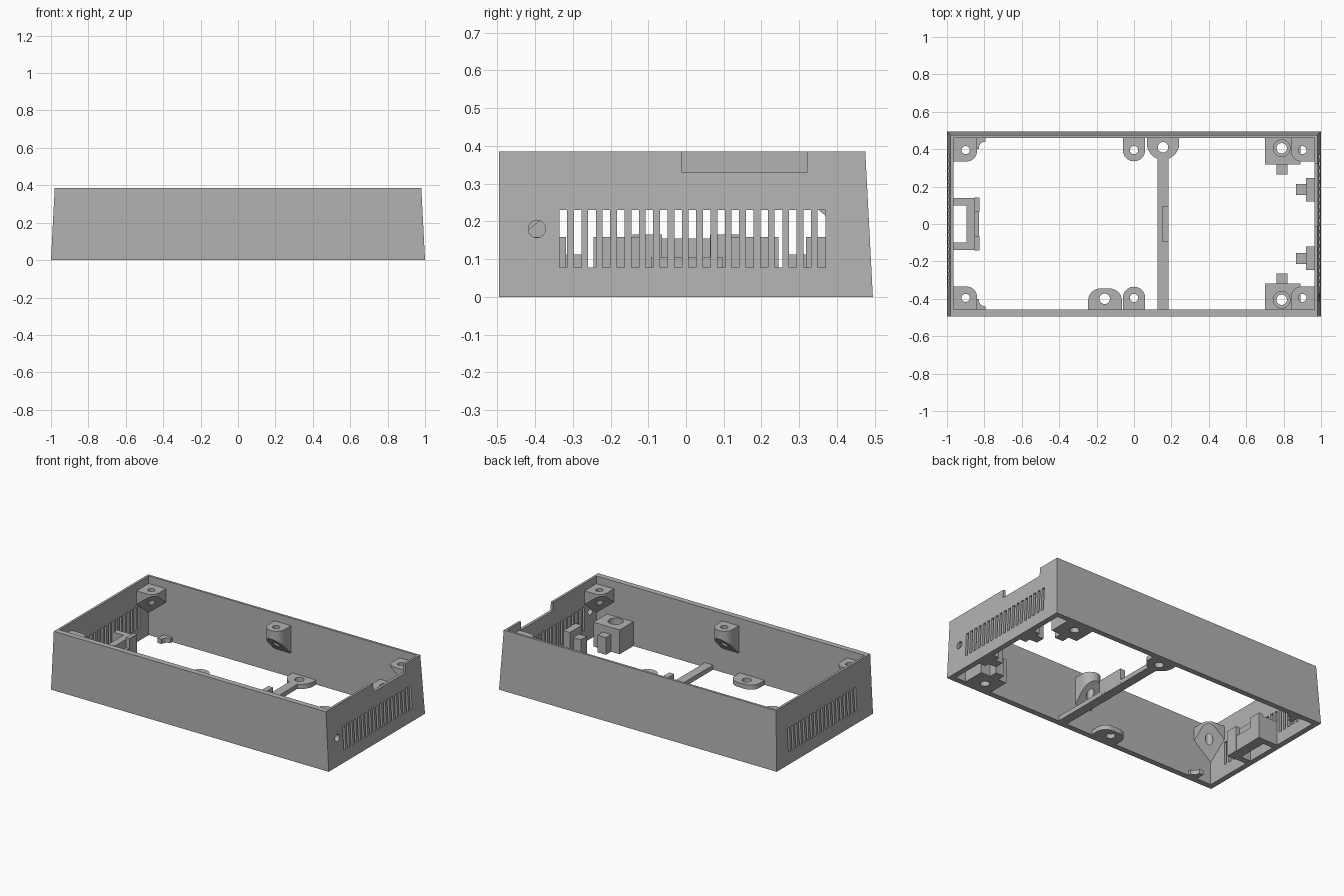
import bpy, bmesh, math

cube = bpy.data.objects.get("Cube")
if cube:
    bpy.data.objects.remove(cube, do_unlink=True)

grey = bpy.data.materials.new("plain grey")
grey.use_nodes = True
grey.diffuse_color = (0.45, 0.45, 0.45, 1)
grey.node_tree.nodes["Principled BSDF"].inputs["Base Color"].default_value = (0.45, 0.45, 0.45, 1)


def add_prism(bm, low, high):
    """Close a solid between two matching rings of points."""
    a = [bm.verts.new(p) for p in low]
    b = [bm.verts.new(p) for p in high]
    n = len(a)
    bm.faces.new(a[::-1])
    bm.faces.new(b)
    for i in range(n):
        j = (i + 1) % n
        bm.faces.new((a[i], a[j], b[j], b[i]))


def add_box(bm, x0, x1, y0, y1, z0, z1):
    ring = [(x0, y0), (x1, y0), (x1, y1), (x0, y1)]
    add_prism(bm, [(x, y, z0) for x, y in ring], [(x, y, z1) for x, y in ring])


def arc(cx, cy, r, start, end, steps=12):
    angles = [math.radians(start + (end - start) * i / steps) for i in range(steps + 1)]
    return [(cx + r * math.cos(a), cy + r * math.sin(a)) for a in angles]


def circle(cx, cy, r, steps=28):
    return arc(cx, cy, r, 0, 360, steps)[:-1]


def finish(name, bm):
    bmesh.ops.recalc_face_normals(bm, faces=bm.faces)
    mesh = bpy.data.meshes.new(name)
    bm.to_mesh(mesh)
    bm.free()
    mesh.materials.append(grey)
    ob = bpy.data.objects.new(name, mesh)
    bpy.context.collection.objects.link(ob)
    return ob


def cut(ob, bm):
    """Subtract a solid and discard the cutter."""
    cutter = finish("cutter", bm)
    cutter.hide_render = True
    mod = ob.modifiers.new("cut", "BOOLEAN")
    mod.operation, mod.solver, mod.object = "DIFFERENCE", "EXACT", cutter
    bpy.context.view_layer.objects.active = ob
    bpy.ops.object.modifier_apply(modifier=mod.name)
    bpy.data.objects.remove(cutter, do_unlink=True)


def drill(ob, x, y, r, z0=-0.1):
    bm = bmesh.new()
    ring = circle(x, y, r)
    add_prism(bm, [(u, v, z0) for u, v in ring], [(u, v, 0.5) for u, v in ring])
    cut(ob, bm)


def plate(name, ring, z0, z1):
    """Extrude an outline; z0 may be a function of x and y."""
    low = z0 if callable(z0) else (lambda x, y: z0)
    bm = bmesh.new()
    add_prism(bm, [(x, y, low(x, y)) for x, y in ring], [(x, y, z1) for x, y in ring])
    return finish(name, bm)


def boxes(name, *dims):
    bm = bmesh.new()
    for d in dims:
        add_box(bm, *d)
    return finish(name, bm)


# Tapered open shell
TOP = 0.385
bm = bmesh.new()
add_prism(bm, [(-1, -0.495, 0), (1, -0.495, 0), (1, 0.495, 0), (-1, 0.495, 0)],
          [(-0.98, -0.495, TOP), (0.98, -0.495, TOP), (0.98, 0.475, TOP), (-0.98, 0.475, TOP)])
shell = finish("shell", bm)
bm = bmesh.new()
add_box(bm, -0.965, 0.965, -0.458, 0.46, -0.1, 0.5)
cut(shell, bm)

# Vent slots in both ends, plus cable notch and round port in one end
bm = bmesh.new()
for i in range(19):
    y = -0.335 + i * 0.038
    add_box(bm, -1.1, 1.1, y, y + 0.02, 0.078, 0.23)
add_box(bm, 0.9, 1.1, -0.01, 0.32, 0.33, 0.5)
port = circle(-0.395, 0.18, 0.023)
add_prism(bm, [(0.9, y, z) for y, z in port], [(1.1, y, z) for y, z in port])
cut(shell, bm)

for side, s in (("front", -1), ("back", 1)):
    wall, hole_y = s * 0.465, s * 0.395

    # Middle screw boss with a sloped underside
    ring = arc(0, hole_y, 0.06, 0, -180 * s) + [(-0.06, wall), (0.06, wall)]
    boss = plate(side + "_middle_boss", ring,
                 lambda x, y: 0.155 + (0.46 - abs(y)), 0.335)
    drill(boss, 0, hole_y, 0.022)

    # Corner screw bosses, sloping down into the corner
    for end, e in (("right", -1), ("left", 1)):
        curve = [(e * x, s * y) for x, y in arc(0.892, 0.387, 0.052, 180, 270)]
        ring = [(e * 0.97, wall), (e * 0.84, wall)] + curve + [(e * 0.97, s * 0.335)]
        boss = plate(f"{side}_{end}_corner_boss", ring,
                     lambda x, y: 0.147 + 0.8 * (0.965 - abs(x) + 0.46 - abs(y)), 0.335)
        drill(boss, e * 0.9, hole_y, 0.022)

    # Square mounting post with a counterbored hole
    y0, y1 = sorted((s * 0.318, wall))
    post = boxes(side + "_mounting_post", (0.7, 0.89, y0, y1, 0, 0.158))
    drill(post, 0.79, s * 0.405, 0.028)
    drill(post, 0.79, s * 0.405, 0.045, 0.04)
    y0, y1 = sorted((s * 0.265, s * 0.32))
    boxes(side + "_post_step", (0.762, 0.822, y0, y1, 0, 0.112))

    # Stepped board support on the end wall
    y0, y1 = sorted((s * 0.12, s * 0.245))
    boxes(side + "_support_block", (0.92, 0.97, y0, y1, 0, 0.158))
    y0, y1 = sorted((s * 0.155, s * 0.215))
    boxes(side + "_support_step", (0.865, 0.922, y0, y1, 0, 0.112))

    # Small floor tab with a concave corner
    ring = [(-0.86, wall), (-0.86, s * 0.4), (-0.83, s * 0.4)]
    ring += [(x, s * y) for x, y in arc(-0.795, 0.405, 0.035, 180, 90, 8)] + [(-0.795, wall)]
    plate(side + "_floor_tab", ring, 0, 0.03)

# U-shaped bracket on the right end wall
boxes("bracket_wall", (-0.895, -0.85, -0.14, 0.14, 0, 0.155))
boxes("bracket_middle_ledge", (-0.851, -0.828, -0.065, 0.065, 0, 0.1))
for side, s in (("front", -1), ("back", 1)):
    y0, y1 = sorted((s * 0.1, s * 0.14))
    boxes(side + "_bracket_arm", (-0.97, -0.894, y0, y1, 0, 0.155))
    y0, y1 = sorted((s * 0.063, s * 0.142))
    boxes(side + "_bracket_post", (-0.852, -0.826, y0, y1, 0, 0.165))

# Cross bar ending in a screw eye, with a raised rib
ring = [(0.125, -0.465), (0.185, -0.465)] + arc(0.155, 0.43, 0.086, -70, 0)
ring += [(0.241, 0.465), (0.069, 0.465)] + arc(0.155, 0.43, 0.086, 180, 250)
bar = plate("cross_bar", ring, 0, 0.03)
drill(bar, 0.155, 0.41, 0.028)
boxes("cross_bar_rib", (0.15, 0.185, -0.093, 0.097, 0.01, 0.105))

# Rounded screw tab on the front wall
ring = [(-0.065, -0.465)] + arc(-0.13, -0.41, 0.065, 0, 90)
ring += arc(-0.18, -0.41, 0.065, 90, 180) + [(-0.245, -0.465)]
tab = plate("front_screw_tab", ring, 0, 0.03)
drill(tab, -0.157, -0.4, 0.028)
